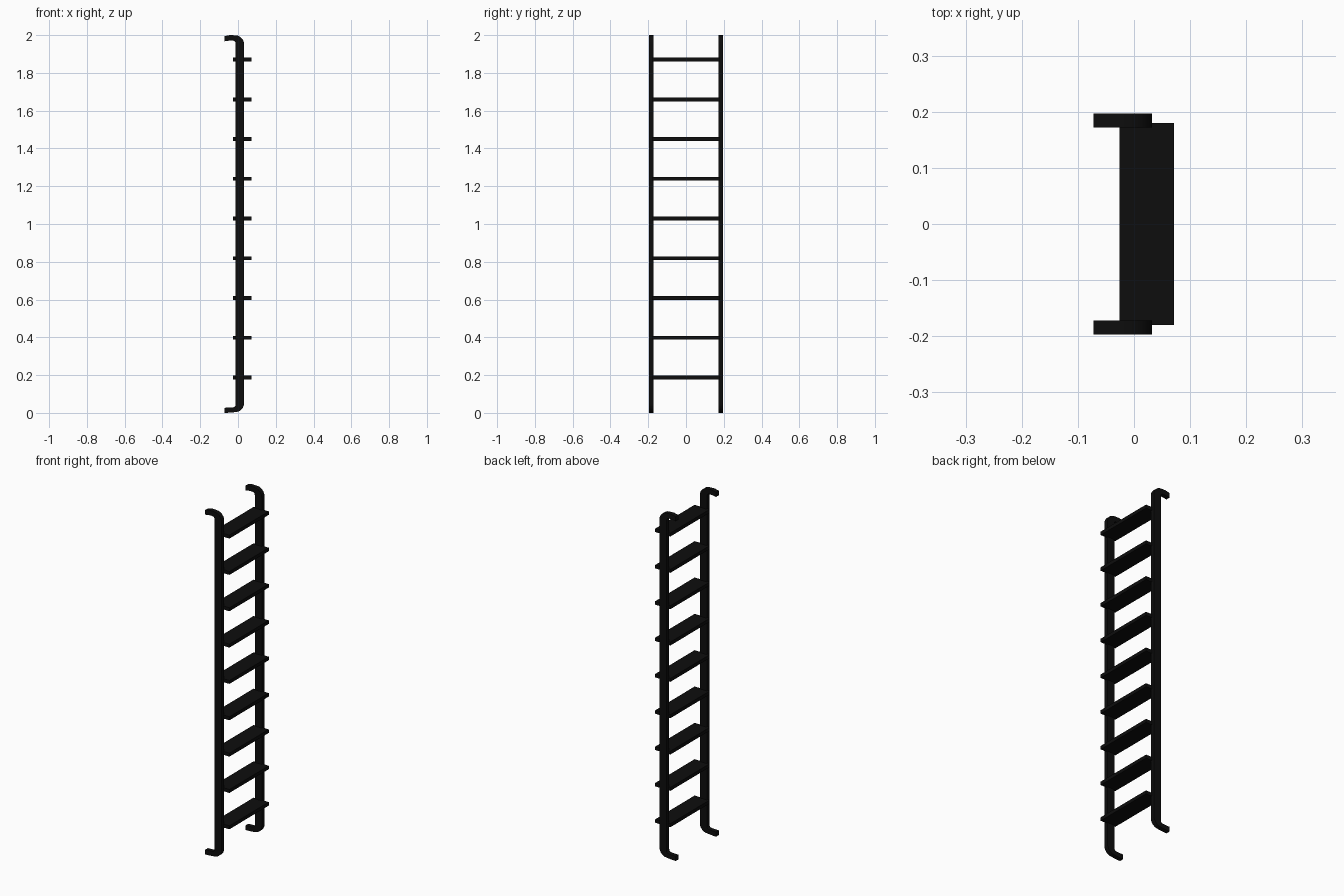
import bpy, bmesh, math

if "Cube" in bpy.data.objects:
    bpy.data.objects.remove(bpy.data.objects["Cube"])

black = bpy.data.materials.new("black")
black.diffuse_color = (0.004, 0.004, 0.004, 1)
black.use_nodes = True
black.node_tree.nodes["Principled BSDF"].inputs["Base Color"].default_value = black.diffuse_color


def arc(cx, cz, r, a0, a1, n=6):
    return [(cx + r * math.cos(math.radians(a0 + (a1 - a0) * i / n)),
             cz + r * math.sin(math.radians(a0 + (a1 - a0) * i / n))) for i in range(n + 1)]


def extrude_profile(name, points, y0, y1):
    bm = bmesh.new()
    face = bm.faces.new([bm.verts.new((x, y0, z)) for x, z in points])
    ext = bmesh.ops.extrude_face_region(bm, geom=[face])
    moved = [v for v in ext["geom"] if isinstance(v, bmesh.types.BMVert)]
    bmesh.ops.translate(bm, verts=moved, vec=(0, y1 - y0, 0))
    bmesh.ops.recalc_face_normals(bm, faces=bm.faces)
    me = bpy.data.meshes.new(name)
    bm.to_mesh(me)
    bm.free()
    ob = bpy.data.objects.new(name, me)
    bpy.context.collection.objects.link(ob)
    me.materials.append(black)
    bpy.ops.object.select_all(action='DESELECT')
    ob.select_set(True)
    bpy.context.view_layer.objects.active = ob
    bpy.ops.object.shade_smooth_by_angle(angle=math.radians(30))
    return ob


# Side rails with a hooked end at top and bottom
profile = (
    [(-0.072, 0.0), (-0.045, 0.001)]
    + arc(-0.015, 0.051, 0.047, -90, 0)
    + arc(-0.015, 1.952, 0.047, 0, 90)
    + [(-0.045, 2.0), (-0.072, 1.994), (-0.072, 1.967), (-0.045, 1.971)]
    + arc(-0.028, 1.956, 0.015, 90, 0, 4)
    + arc(-0.028, 0.044, 0.015, 0, -90, 4)
    + [(-0.045, 0.028), (-0.072, 0.027)]
)
for name, s in (("left_rail", -1), ("right_rail", 1)):
    extrude_profile(name, profile, s * 0.172, s * 0.197)

# Flat treads spanning the rails
for i in range(9):
    z = 0.187 + i * 0.2104
    tread = [(-0.026, z - 0.01), (0.071, z - 0.01), (0.071, z + 0.01), (-0.026, z + 0.01)]
    extrude_profile(f"tread_{i + 1}", tread, -0.18, 0.18)
